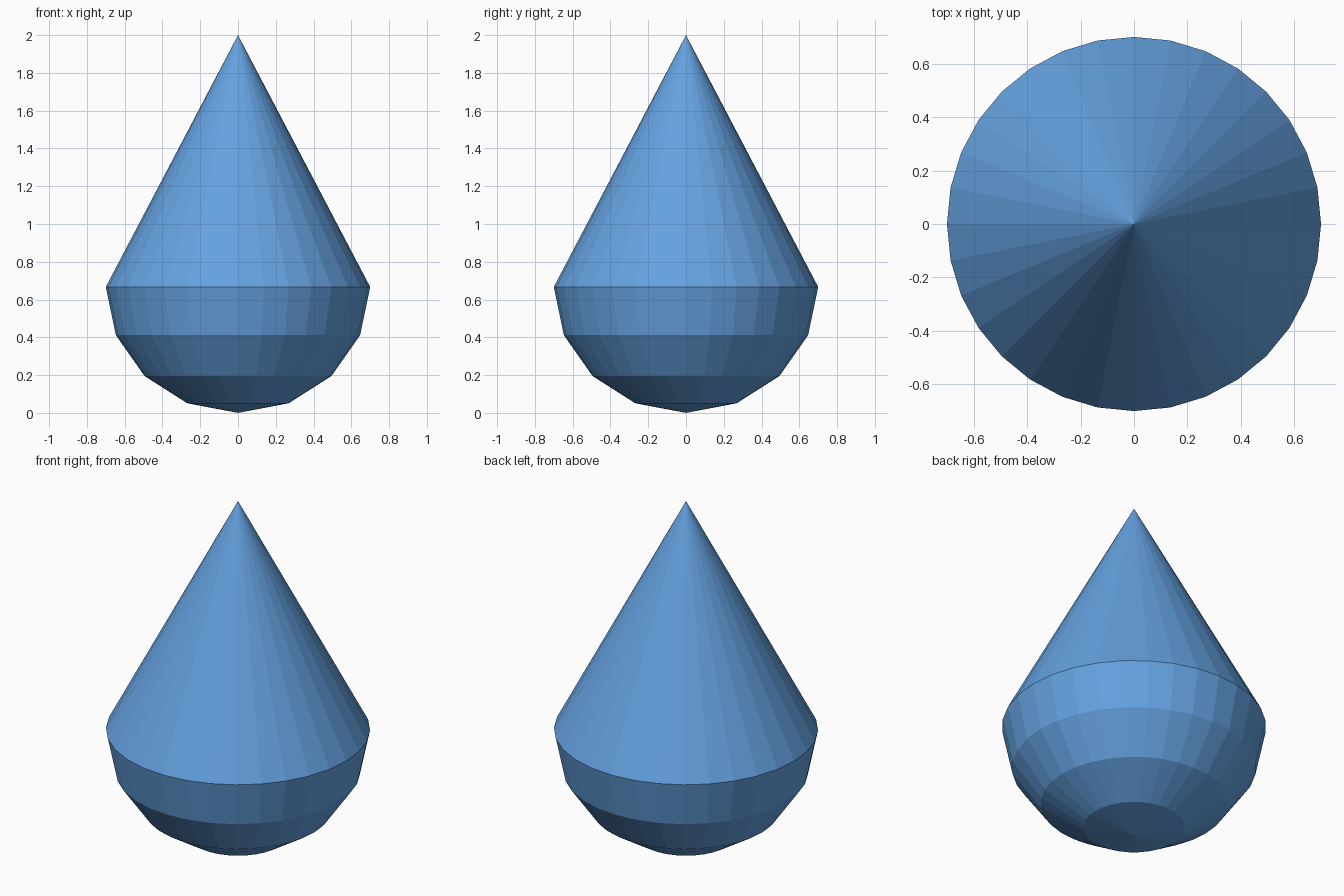
import bpy, bmesh, math

if "Cube" in bpy.data.objects:
    bpy.data.objects.remove(bpy.data.objects["Cube"])

SIDES = 32
RADIUS = 0.7
BOWL = 2 / 3      # height of the rounded lower half
TOP = 2.0

# Profile: four-step squashed quarter round, then a straight cone to the tip
profile = [(RADIUS * math.sin(a), BOWL * (1 - math.cos(a)))
           for a in (math.pi / 8 * i for i in range(5))]
profile.append((0.0, TOP))

# Drop body: spin the profile around z
bm = bmesh.new()
verts = [bm.verts.new((r, 0, z)) for r, z in profile]
edges = [bm.edges.new(pair) for pair in zip(verts, verts[1:])]
bmesh.ops.spin(bm, geom=verts + edges, cent=(0, 0, 0), axis=(0, 0, 1),
               angle=math.tau, steps=SIDES, use_duplicate=False)
bmesh.ops.remove_doubles(bm, verts=bm.verts, dist=1e-4)
bmesh.ops.recalc_face_normals(bm, faces=bm.faces)

mesh = bpy.data.meshes.new("drop_body")
bm.to_mesh(mesh)
bm.free()
drop = bpy.data.objects.new("drop_body", mesh)
bpy.context.collection.objects.link(drop)

# Blue surface
blue = bpy.data.materials.new("blue")
blue.diffuse_color = (0.13, 0.36, 0.75, 1)
blue.use_nodes = True
blue.node_tree.nodes["Principled BSDF"].inputs["Base Color"].default_value = blue.diffuse_color
mesh.materials.append(blue)
